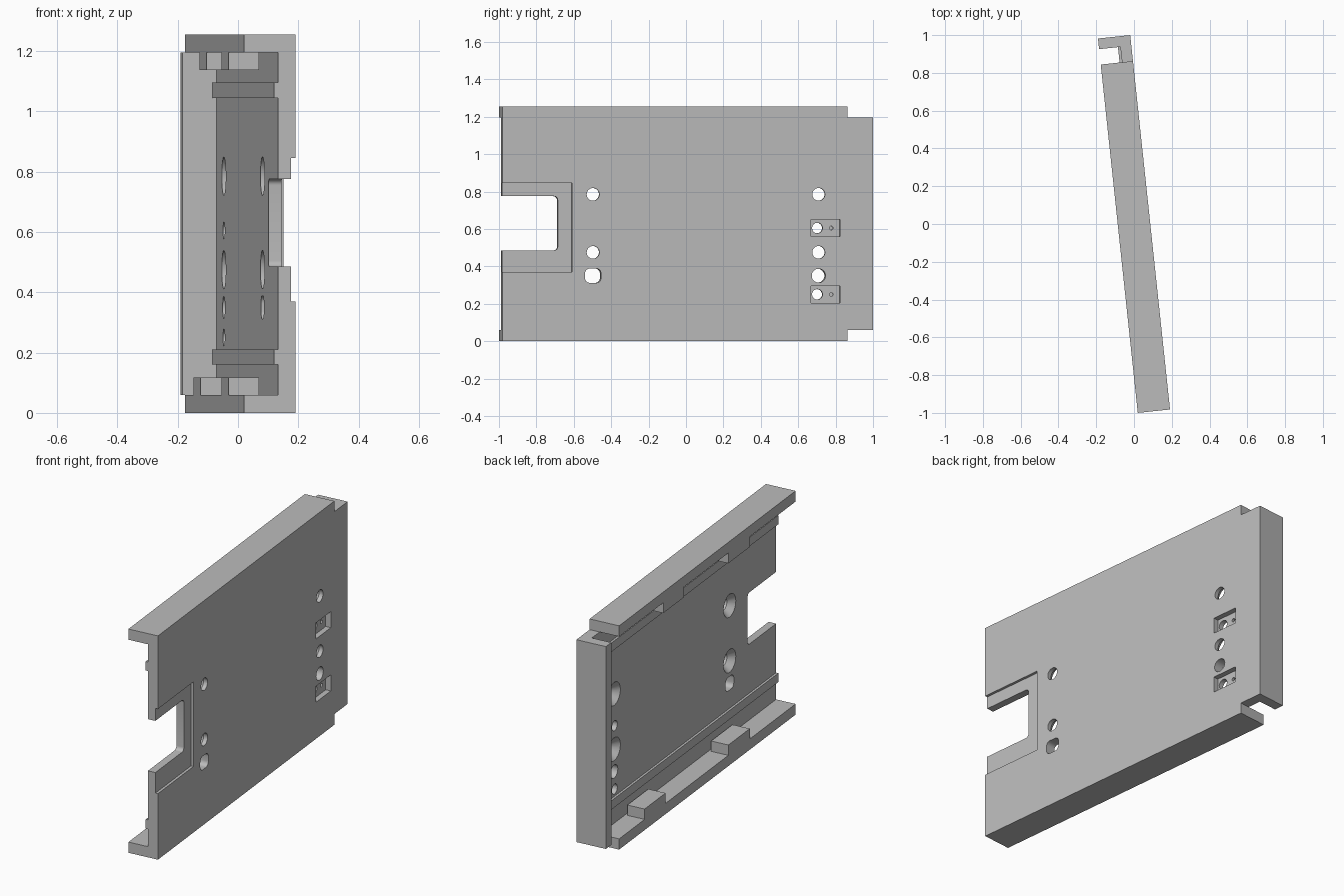
import bpy
import bmesh
import math
from mathutils import Matrix, Vector

if "Cube" in bpy.data.objects:
    bpy.data.objects.remove(bpy.data.objects["Cube"], do_unlink=True)

# Main dimensions: x = thickness, y = length, z = height
T, L, H = 0.0858, 0.9965, 1.255
RAIL = 0.06           # rail height
RAIL_END = 0.858      # where the rails stop
PLATE, RIDGE = 0.0275, 0.0145   # inner faces of plate and ridges
OVER = 0.05           # cutter overshoot

grey = bpy.data.materials.new("light grey")
grey.use_nodes = True
colour = (0.5, 0.5, 0.5, 1)
grey.diffuse_color = colour
grey.node_tree.nodes["Principled BSDF"].inputs["Base Color"].default_value = colour


def make(name, bm):
    bmesh.ops.recalc_face_normals(bm, faces=bm.faces)
    mesh = bpy.data.meshes.new(name)
    bm.to_mesh(mesh)
    bm.free()
    mesh.materials.append(grey)
    ob = bpy.data.objects.new(name, mesh)
    bpy.context.collection.objects.link(ob)
    return ob


def prism(name, points, offset):
    """Extrude a closed outline along an offset."""
    bm = bmesh.new()
    face = bm.faces.new([bm.verts.new(p) for p in points])
    ext = bmesh.ops.extrude_face_region(bm, geom=[face])
    moved = [g for g in ext["geom"] if isinstance(g, bmesh.types.BMVert)]
    bmesh.ops.translate(bm, verts=moved, vec=Vector(offset))
    return make(name, bm)


def box(name, x0, x1, y0, y1, z0, z1):
    outline = [(x0, y0, z0), (x0, y1, z0), (x0, y1, z1), (x0, y0, z1)]
    return prism(name, outline, (x1 - x0, 0, 0))


def drill(name, y, z, r0, r1, x0, x1):
    """Round cutter along x, radius r0 at x0 and r1 at x1."""
    bm = bmesh.new()
    bmesh.ops.create_cone(bm, cap_ends=True, segments=32, radius1=r0, radius2=r1,
                          depth=x1 - x0,
                          matrix=Matrix.Translation(((x0 + x1) / 2, y, z))
                          @ Matrix.Rotation(math.pi / 2, 4, 'Y'))
    return make(name, bm)


def rounded_slot(name, y0, y1, z0, z1, r):
    """Rounded rectangle cutter through the plate."""
    pts = []
    corners = [(y1 - r, z1 - r), (y0 + r, z1 - r), (y0 + r, z0 + r), (y1 - r, z0 + r)]
    for i, (cy, cz) in enumerate(corners):
        for k in range(7):
            a = math.pi / 2 * (i + k / 6)
            pts.append((-OVER, cy + r * math.cos(a), cz + r * math.sin(a)))
    return prism(name, pts, (0.2, 0, 0))


def combine(target, tool, operation):
    """Apply a boolean and discard the tool."""
    mod = target.modifiers.new("combine", 'BOOLEAN')
    mod.operation = operation
    mod.solver = 'EXACT'
    mod.object = tool
    bpy.context.view_layer.objects.active = target
    bpy.ops.object.modifier_apply(modifier=mod.name)
    bpy.data.objects.remove(tool, do_unlink=True)


# Channel section: back plate, two rails and two low ridges
lower = [(-T, 0), (-T, RAIL), (PLATE, RAIL), (PLATE, 0.16), (RIDGE, 0.16),
         (RIDGE, 0.21), (PLATE, 0.21)]
section = [(T, 0)] + lower + [(x, H - z) for x, z in reversed(lower)] + [(T, H)]
tray = prism("mounting_tray", [(x, -L, z) for x, z in section], (0, L + 0.95, 0))

# Rails end short of the end wall
for z0, z1 in ((-OVER, RAIL), (H - RAIL, H + OVER)):
    combine(tray, box("rail_trim", -0.2, 0.2, RAIL_END, 1.1, z0, z1), 'DIFFERENCE')

# End wall
combine(tray, box("end_wall", -T, T, 0.94, L, RAIL, H - RAIL), 'UNION')

# Tabs on the rails
low, high = (RAIL - 0.02, 0.118), (H - 0.118, H - RAIL + 0.02)
for y0, y1, (z0, z1) in ((-0.515, -0.29, low), (0.37, 0.59, low),
                         (-0.515, -0.29, high), (0.175, 0.394, high)):
    combine(tray, box("rail_tab", -T, RIDGE, y0, y1, z0, z1), 'UNION')

# Connector opening with a shallow outer step
combine(tray, box("opening_step", T - 0.015, T + OVER, -1.1, -0.6225, 0.37, 0.845), 'DIFFERENCE')
combine(tray, rounded_slot("opening", -1.2, -0.697, 0.485, 0.775, 0.02), 'DIFFERENCE')

# Countersunk screw holes
FRONT_Y, REAR_Y = -0.509, 0.704
for y in (FRONT_Y, REAR_Y):
    for z in (0.785, 0.475):
        combine(tray, drill("screw_hole", y, z, 0.034, 0.034, -OVER, T + OVER), 'DIFFERENCE')
        combine(tray, drill("countersink", y, z, 0.0725, 0.034, PLATE - 0.01, PLATE + 0.035),
                'DIFFERENCE')

# Locating hole and locating slot
combine(tray, drill("locating_hole", REAR_Y, 0.35, 0.037, 0.037, -OVER, T + OVER), 'DIFFERENCE')
combine(tray, rounded_slot("locating_slot", -0.552, -0.466, 0.312, 0.388, 0.025), 'DIFFERENCE')

# Rectangular pockets with a through hole and a small blind hole
for z in (0.605, 0.25):
    combine(tray, box("pocket", T - 0.03, T + OVER, 0.662, 0.82, z - 0.045, z + 0.045), 'DIFFERENCE')
    combine(tray, drill("pocket_hole", 0.7, z, 0.028, 0.028, -OVER, T), 'DIFFERENCE')
    combine(tray, drill("pilot_hole", 0.775, z, 0.01, 0.01, T - 0.045, T), 'DIFFERENCE')

# Smooth the bores, keep the edges crisp, and turn the tray to its resting angle
bpy.ops.object.select_all(action='DESELECT')
tray.select_set(True)
bpy.context.view_layer.objects.active = tray
bpy.ops.object.shade_smooth_by_angle(angle=math.radians(30))
tray.rotation_euler = (0, 0, math.radians(6.07))
